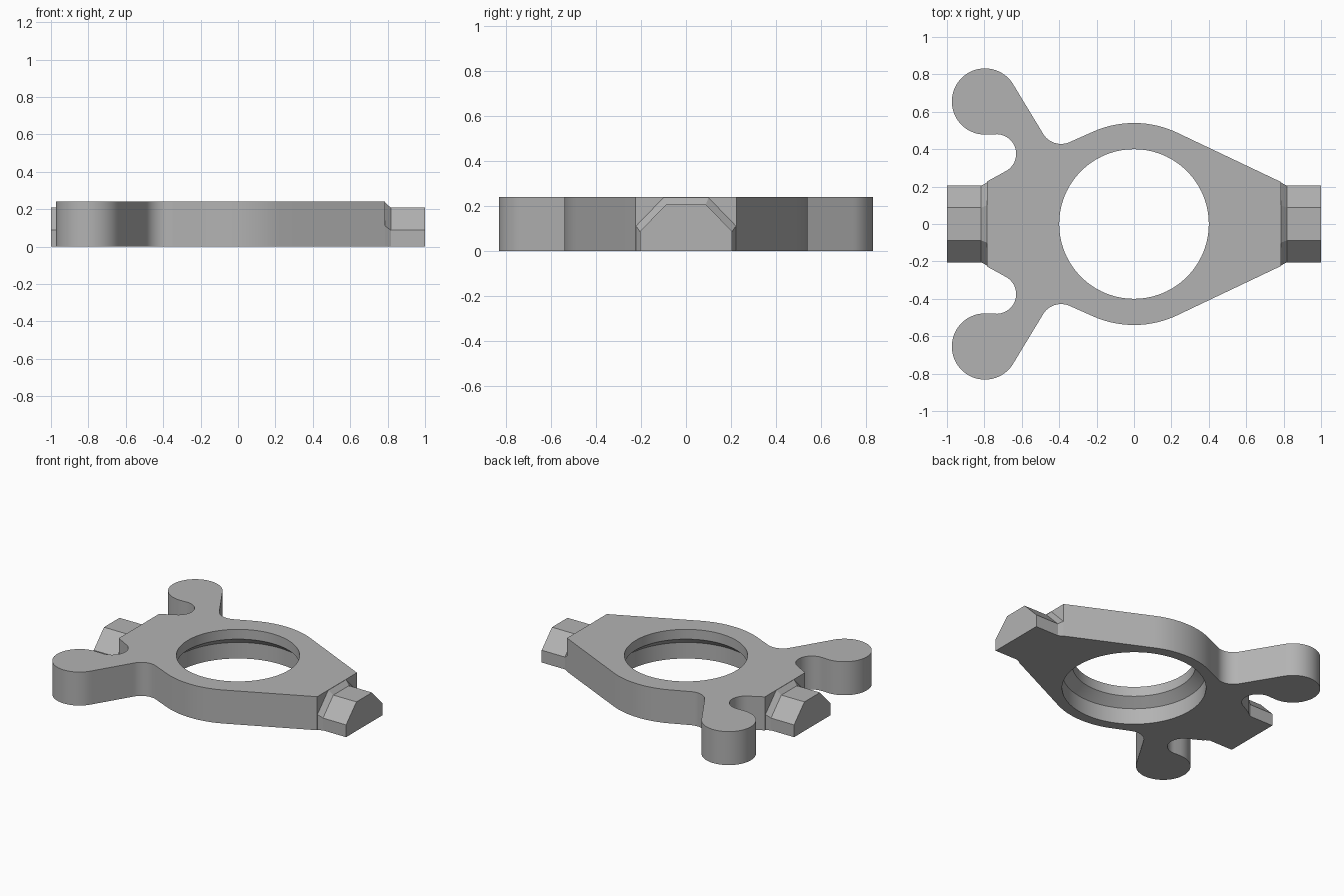
import bpy, bmesh
from math import cos, sin, radians, pi

if "Cube" in bpy.data.objects:
    bpy.data.objects.remove(bpy.data.objects["Cube"], do_unlink=True)

HEIGHT = 0.24
grey = bpy.data.materials.new("plain grey")
grey.use_nodes = True
grey.diffuse_color = (0.45, 0.45, 0.45, 1)
grey.node_tree.nodes["Principled BSDF"].inputs["Base Color"].default_value = (0.45, 0.45, 0.45, 1)


def make_object(name, bm):
    bmesh.ops.recalc_face_normals(bm, faces=bm.faces)
    mesh = bpy.data.meshes.new(name)
    bm.to_mesh(mesh)
    bm.free()
    obj = bpy.data.objects.new(name, mesh)
    bpy.context.collection.objects.link(obj)
    mesh.materials.append(grey)
    return obj


def loft(name, rings):
    """Join equal-length rings of points and cap both ends."""
    bm = bmesh.new()
    loops = [[bm.verts.new(p) for p in ring] for ring in rings]
    n = len(loops[0])
    for a, b in zip(loops, loops[1:]):
        for i in range(n):
            j = (i + 1) % n
            bm.faces.new((a[i], a[j], b[j], b[i]))
    bm.faces.new(loops[0])
    bm.faces.new(loops[-1])
    return make_object(name, bm)


def arc(cx, cy, r, start, end, steps):
    angles = [radians(start + (end - start) * i / steps) for i in range(steps + 1)]
    return [(cx + r * cos(a), cy + r * sin(a)) for a in angles]


def smooth(obj):
    bpy.ops.object.select_all(action='DESELECT')
    obj.select_set(True)
    bpy.context.view_layer.objects.active = obj
    bpy.ops.object.shade_smooth_by_angle(angle=radians(25))


# Plate outline: one half from the +x end to the -x end, then mirrored in y
half = [(0.785, 0.225)]
half += arc(0, 0, 0.54, 64.6, 114, 16)             # rim round the bore
half += arc(-0.39, 0.54, 0.112, 294, 208, 14)[:]   # neck fillet
half += arc(-0.797, 0.655, 0.177, 28, 270, 40)     # round lobe
half += arc(-0.735, 0.375, 0.105, 95, -60, 24)     # notch behind the lobe
half += [(-0.785, 0.228)]
outline = half + [(x, -y) for x, y in reversed(half)]
plate = loft("plate", [[(x, y, z) for x, y in outline] for z in (0, HEIGHT)])

# Stepped bore: wide below, tapering to the narrow top opening
steps = [(0.467, -0.05), (0.467, 0.115), (0.40, 0.17), (0.40, 0.3)]
cutter = loft("bore_cutter", [[(r * cos(i * pi / 48), r * sin(i * pi / 48), z)
                               for i in range(96)] for r, z in steps])
cutter.hide_render = True
cut = plate.modifiers.new("bore", 'BOOLEAN')
cut.object = cutter
cut.operation = 'DIFFERENCE'
cut.solver = 'EXACT'
bpy.context.view_layer.objects.active = plate
bpy.ops.object.modifier_apply(modifier=cut.name)
bpy.data.objects.remove(cutter, do_unlink=True)
smooth(plate)


# End tabs with a bevelled shoulder against the plate
def tab_ring(x, side, shoulder, top_half, top):
    right = [(side, 0), (side, shoulder), (top_half, top)]
    return [(x, y, z) for y, z in right + [(-y, z) for y, z in reversed(right)]]


for name, s in (("left_tab", 1), ("right_tab", -1)):
    loft(name, [tab_ring(s * 0.77, 0.222, 0.112, 0.1, 0.238),
                tab_ring(s * 0.785, 0.222, 0.112, 0.1, 0.238),
                tab_ring(s * 0.817, 0.205, 0.088, 0.088, 0.208),
                tab_ring(s * 1.0, 0.205, 0.088, 0.088, 0.208)])
